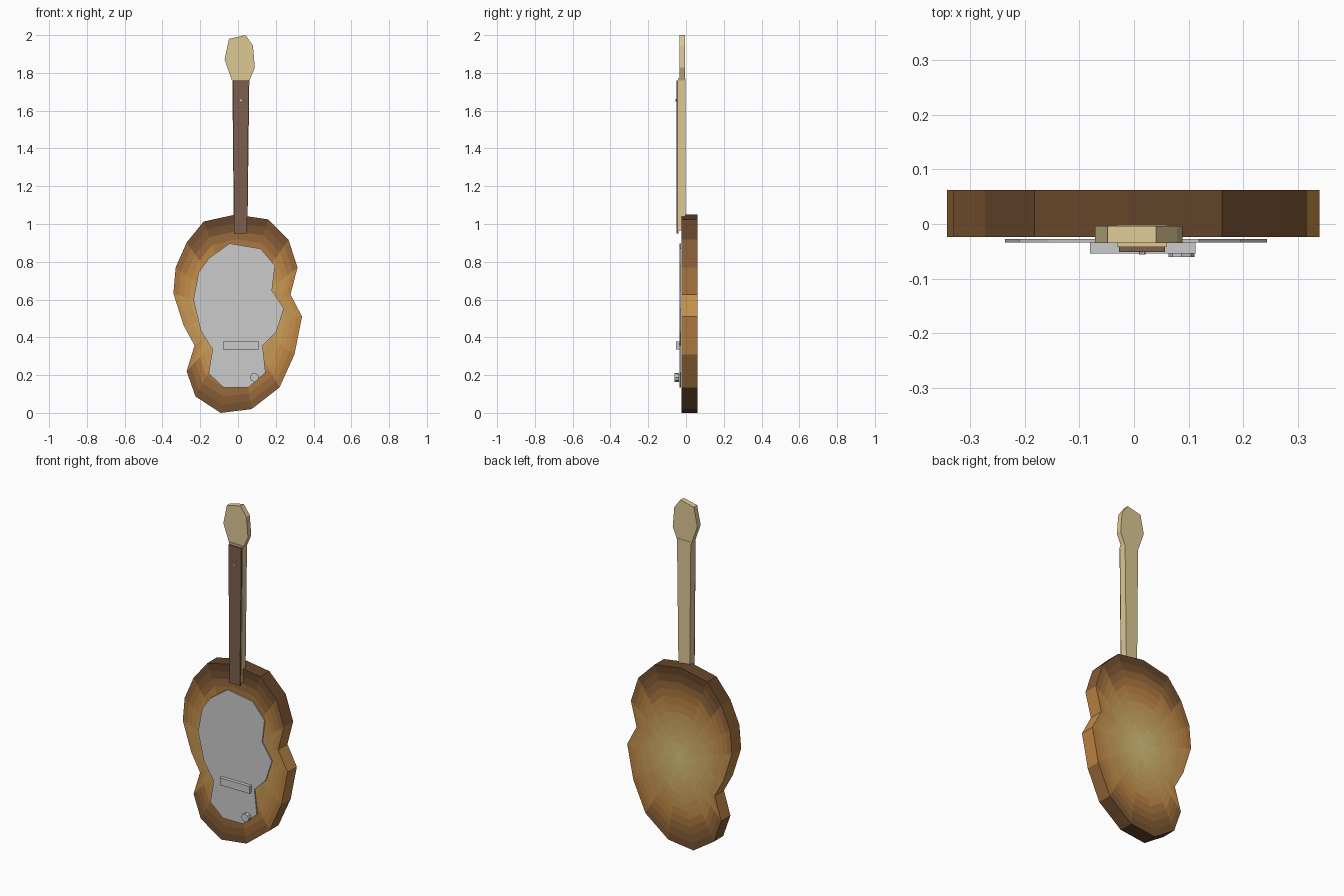
import bpy, bmesh
from math import pi
from mathutils import Vector, Matrix

if "Cube" in bpy.data.objects:
    bpy.data.objects.remove(bpy.data.objects["Cube"])


def material(name, rgb):
    m = bpy.data.materials.new(name)
    m.diffuse_color = (*rgb, 1)
    m.use_nodes = True
    m.node_tree.nodes["Principled BSDF"].inputs["Base Color"].default_value = m.diffuse_color
    return m


def finish(name, bm, mats=()):
    bmesh.ops.recalc_face_normals(bm, faces=bm.faces[:])
    me = bpy.data.meshes.new(name)
    bm.to_mesh(me)
    bm.free()
    for m in mats:
        me.materials.append(m)
    ob = bpy.data.objects.new(name, me)
    bpy.context.collection.objects.link(ob)
    return ob


def plate(name, outline, y0, y1, mats=()):
    """Extrude an (x, z) outline from y0 to y1."""
    bm = bmesh.new()
    face = bm.faces.new([bm.verts.new((x, y0, z)) for x, z in outline])
    ext = bmesh.ops.extrude_face_region(bm, geom=[face])["geom"]
    verts = [g for g in ext if isinstance(g, bmesh.types.BMVert)]
    bmesh.ops.translate(bm, verts=verts, vec=(0, y1 - y0, 0))
    return finish(name, bm, mats)


def peg(name, x, z, radius, y0, y1, sides):
    """Short cylinder pointing forward."""
    bm = bmesh.new()
    bmesh.ops.create_cone(bm, cap_ends=True, segments=sides, radius1=radius, radius2=radius,
                          depth=y1 - y0,
                          matrix=Matrix.Translation((x, (y0 + y1) / 2, z)) @ Matrix.Rotation(pi / 2, 4, 'X'))
    return finish(name, bm)


wood = material("pale_wood", (.73, .58, .30))
rosewood = material("dark_wood", (.20, .115, .075))

# Sunburst shades, from pale centre to dark rim
STOPS = [(0, (.73, .60, .22)), (.32, (.55, .25, .06)), (.42, (.26, .12, .04)), (.55, (.07, .032, .016))]
LEVELS, REACH = 16, .56


def burst_colour(d):
    for (d0, c0), (d1, c1) in zip(STOPS, STOPS[1:]):
        if d <= d1:
            return Vector(c0).lerp(Vector(c1), (d - d0) / (d1 - d0))
    return Vector(STOPS[-1][1])


burst = [material(f"sunburst_{i}", burst_colour((i + .5) / LEVELS * REACH)) for i in range(LEVELS)]

# Body: rings of faces on both caps carry the sunburst
body = [(-.092, 0), (.072, .02), (.22, .135), (.299, .31), (.339, .51), (.278, .627),
        (.315, .77), (.267, .918), (.161, 1.024), (-.013, 1.05), (-.182, 1.013), (-.272, .902),
        (-.33, .77), (-.342, .632), (-.288, .463), (-.23, .357), (-.272, .22), (-.225, .087)]
CX, CZ, RINGS = .0, .52, 12
Y_FRONT, Y_BACK = -.024, .062
bm = bmesh.new()
n = len(body)
rims = []
for y in (Y_FRONT, Y_BACK):
    centre = bm.verts.new((CX, y, CZ))
    inner = None
    for r in range(1, RINGS + 1):
        t = r / RINGS
        ring = [bm.verts.new((CX + (x - CX) * t, y, CZ + (z - CZ) * t)) for x, z in body]
        for i in range(n):
            j = (i + 1) % n
            bm.faces.new([centre, ring[i], ring[j]] if inner is None
                         else [inner[i], ring[i], ring[j], inner[j]])
        inner = ring
    rims.append(inner)
for i in range(n):
    j = (i + 1) % n
    bm.faces.new([rims[0][i], rims[0][j], rims[1][j], rims[1][i]])
for f in bm.faces:
    c = f.calc_center_median()
    d = Vector((c.x - CX, c.z - CZ)).length
    f.material_index = min(LEVELS - 1, int(d / REACH * LEVELS))
finish("body", bm, burst)

# Pickguard
plate("pickguard", [(-.045, .897), (.119, .87), (.196, .78), (.18, .648), (.243, .553), (.204, .431),
                    (.13, .357), (.146, .214), (.056, .135), (-.077, .135), (-.156, .209),
                    (-.135, .336), (-.198, .437), (-.236, .6), (-.209, .743), (-.156, .817)],
      -.034, -.027)

# Bridge and control knob
plate("bridge", [(-.08, .335), (.112, .335), (.112, .378), (-.08, .378)], -.054, -.034)
peg("control_knob", .087, .188, .024, -.06, -.036, 8)

# Neck, fretboard and fret marker
plate("neck", [(-.022, .965), (.05, .965), (.06, 1.77), (-.03, 1.77)], -.042, -.002, [wood])
plate("fretboard", [(-.02, .95), (.048, .95), (.057, 1.76), (-.027, 1.76)], -.051, -.041, [rosewood])
peg("fret_marker", .015, 1.655, .006, -.056, -.05, 8)

# Headstock
plate("headstock", [(-.032, 1.76), (-.071, 1.87), (-.048, 1.98), (.04, 2.0), (.079, 1.945),
                    (.089, 1.828), (.06, 1.76)], -.035, -.004, [wood])
